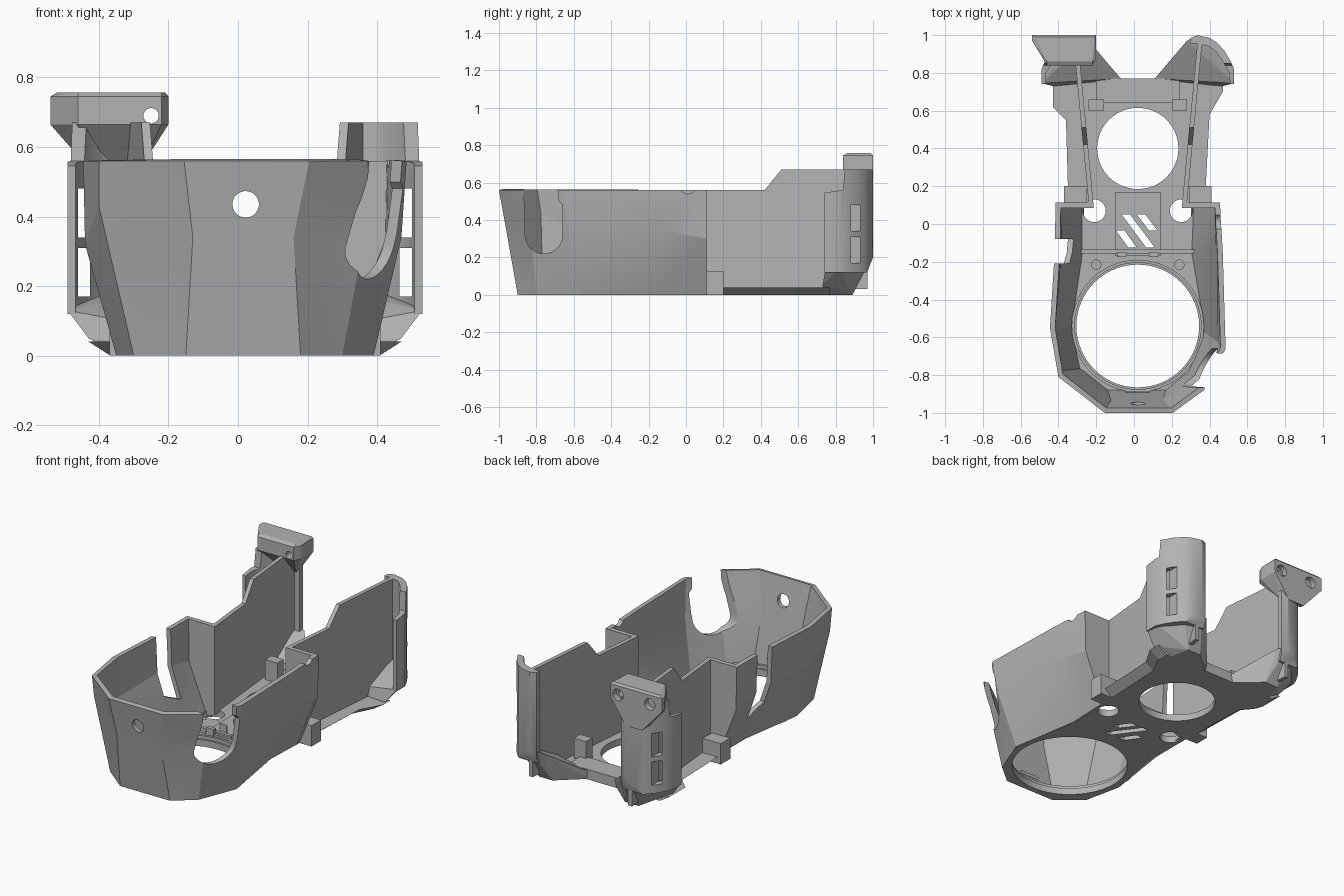
import bpy, bmesh, math
from mathutils import Vector

cube = bpy.data.objects.get("Cube")
if cube:
    bpy.data.objects.remove(cube, do_unlink=True)

grey = bpy.data.materials.new("plain grey")
grey.use_nodes = True
grey.diffuse_color = (0.45, 0.45, 0.45, 1)
grey.node_tree.nodes["Principled BSDF"].inputs["Base Color"].default_value = (0.45, 0.45, 0.45, 1)


def finish(name, bm, mirror=False, recalc=True):
    """Turn a bmesh into an object; mirror flips it about the body's centre plane."""
    if mirror:
        for v in bm.verts:
            v.co.x = 0.04 - v.co.x
    if recalc:
        bmesh.ops.recalc_face_normals(bm, faces=bm.faces)
    me = bpy.data.meshes.new(name)
    bm.to_mesh(me)
    bm.free()
    me.materials.append(grey)
    ob = bpy.data.objects.new(name, me)
    bpy.context.collection.objects.link(ob)
    return ob


def prism(name, outline, axis, a, b, mirror=False, lower=None):
    """Extrude a 2D outline from a to b; a and b may be functions of the outline point."""
    def place(p, d):
        d = d(p) if callable(d) else d
        return {"x": (d, p[0], p[1]), "y": (p[0], d, p[1]), "z": (p[0], p[1], d)}[axis]
    bm = bmesh.new()
    lo = [bm.verts.new(place(p, a)) for p in (lower or outline)]
    hi = [bm.verts.new(place(p, b)) for p in outline]
    bm.faces.new(lo)
    bm.faces.new(hi)
    n = len(outline)
    for i in range(n):
        j = (i + 1) % n
        bm.faces.new((lo[i], lo[j], hi[j], hi[i]))
    return finish(name, bm, mirror)


def disc(cx, cy, r, n=48):
    return [(cx + r * math.cos(math.tau * i / n), cy + r * math.sin(math.tau * i / n)) for i in range(n)]


def box(name, x, y, z, mirror=False):
    return prism(name, [(x[0], y[0]), (x[1], y[0]), (x[1], y[1]), (x[0], y[1])], "z", z[0], z[1], mirror)


def solid(name, points, mirror=False):
    """Convex block around a few corner points."""
    bm = bmesh.new()
    vs = [bm.verts.new(p) for p in points]
    res = bmesh.ops.convex_hull(bm, input=vs)
    junk = [g for g in res["geom_interior"] + res["geom_unused"] if isinstance(g, bmesh.types.BMVert)]
    bmesh.ops.delete(bm, geom=list(set(junk)), context="VERTS")
    return finish(name, bm, mirror)


def bake(ob):
    dg = bpy.context.evaluated_depsgraph_get()
    me = bpy.data.meshes.new_from_object(ob.evaluated_get(dg))
    ob.modifiers.clear()
    ob.data = me


def cut(ob, *cutters):
    for c in cutters:
        m = ob.modifiers.new("cut", "BOOLEAN")
        m.operation, m.solver, m.object = "DIFFERENCE", "EXACT", c
    bake(ob)
    for c in cutters:
        bpy.data.objects.remove(c, do_unlink=True)


def smooth(ob, angle):
    bpy.ops.object.select_all(action="DESELECT")
    ob.select_set(True)
    bpy.context.view_layer.objects.active = ob
    bpy.ops.object.shade_smooth_by_angle(angle=math.radians(angle))


# Faceted front shell: each column is bottom, waist and rim, from left end round to right end
columns = [
    ((-.29, .10, 0), (-.41, .10, .30), (-.415, .10, .56)),
    ((-.29, -.15, 0), (-.41, -.15, .35), (-.42, -.15, .56)),
    ((-.35, -.55, 0), (-.44, -.55, .32), (-.445, -.55, .56)),
    ((-.30, -.78, 0), (-.40, -.79, .43), (-.40, -.81, .56)),
    ((-.15, -.90, 0), (-.13, -.96, .34), (-.155, -1.0, .56)),
    ((.18, -.90, 0), (.16, -.96, .34), (.205, -1.0, .56)),
    ((.30, -.80, 0), (.38, -.84, .43), (.37, -.88, .56)),
    ((.39, -.57, 0), (.47, -.63, .34), (.485, -.66, .56)),
    ((.32, -.15, 0), (.46, -.15, .35), (.47, -.15, .56)),
    ((.33, .11, 0), (.45, .11, .30), (.455, .11, .56)),
]
bm = bmesh.new()
grid = [[bm.verts.new(p) for p in col] for col in columns]
for c, d in zip(grid, grid[1:]):
    for k in range(2):
        bm.faces.new((c[k], d[k], d[k + 1], c[k + 1]))
bmesh.ops.triangulate(bm, faces=bm.faces)
shell = finish("front_shell", bm, recalc=False)
sol = shell.modifiers.new("thickness", "SOLIDIFY")
sol.thickness, sol.offset = 0.028, -1
bake(shell)
notch = [(-.76 - .1 * math.cos(math.pi * i / 20), .32 - .1 * math.sin(math.pi * i / 20)) for i in range(21)]
cut(shell,
    prism("notch_cutter", notch + [(-.66, .48), (-.68, .50), (-.70, .7), (-.87, .7)], "x", .25, .7),
    prism("dip_cutter", disc(.01, .585, .045), "x", .3, .6),
    prism("slot_cutter", [(-.21, .7), (-.21, .22), (-.08, .16), (-.08, .7)], "x", -.6, -.25),
    prism("hole_cutter", disc(.022, .435, .038), "y", -1.2, -.8))
smooth(shell, 12)

# Floor plate with round openings and diagonal vents
floor_top = [(-.15, -.88), (.18, -.88), (.30, -.79), (.38, -.58), (.37, -.45), (.31, -.15), (.33, .1),
             (.38, .2), (.40, .58), (.47, .70), (.47, .77), (-.43, .77), (-.43, .62), (-.36, .55),
             (-.35, .2), (-.29, .1), (-.28, -.2), (-.34, -.45), (-.34, -.57), (-.29, -.77)]
floor_low = [(.02 + (x - .02) * (.86 if y > .15 else 1), y) for x, y in floor_top]
floor = prism("floor_plate", floor_top, "z", 0, .04, lower=floor_low)
console = box("vent_frame", (-.10, .14), (-.17, .17), (.035, .06))
holes = [(.02, -.54, .325), (.02, .40, .215), (-.21, .07, .06), (.25, .07, .06)]
cut(floor, *[prism("opening_cutter", disc(x, y, r, 64), "z", -.1, .2) for x, y, r in holes])
vents = [(-.045, .05, .085, -.125), (.035, .05, .10, -.035), (-.075, -.035, -.01, -.125)]
for part in (floor, console):
    cut(part, *[prism("vent_cutter", [(x0, y0), (x0 + .045, y0), (x1 + .045, y1), (x1, y1)], "z", -.1, .2)
                for x0, y0, x1, y1 in [(a - .02, b, c - .02, d) for a, b, c, d in vents]])

# Lip round the large opening and the shelf details
lip = prism("opening_lip", disc(.02, -.54, .35, 64), "z", .03, .06)
cut(lip, prism("lip_cutter", disc(.02, -.54, .335, 64), "z", 0, .1))
box("cross_rib", (-.28, .32), (-.155, -.135), (.035, .07))
box("rear_bar", (-.20, .24), (.64, .77), (.035, .06))
box("front_catch", (-.045, .085), (-.91, -.885), (.08, .10))

for side, flip in (("left", False), ("right", True)):
    # Floor pads, posts and corner blocks
    prism(side + "_large_pad", disc(.20, -.04, .058), "z", .035, .045, flip)
    prism(side + "_small_pad", disc(.24, -.215, .027), "z", .035, .05, flip)
    box(side + "_vent_clip", (.08, .13), (-.175, -.15), (.04, .09), flip)
    box(side + "_rear_guide", (.20, .28), (.60, .66), (.04, .16), flip)
    box(side + "_corner_block", (.29, .41), (.11, .20), (0, .125), flip)

    # Step joining the shell to the rear wall
    prism(side + "_step_wall", [(.255, .03), (.33, .0), (.45, .30), (.455, .56), (.255, .56)],
          "y", .085, .113, flip)

    # Long rear wall with a ramped top
    def outer(p):
        return .28 + (p[0] - .11) * .095
    prism(side + "_rear_wall", [(.10, .03), (.97, .03), (.97, .67), (.51, .67), (.42, .56), (.10, .56)],
          "x", lambda p: outer(p) - .025, outer, flip)

    # Curved corner post, slotted
    plan = [(.30, .985), (.335, 1.0), (.40, .985), (.44, .96), (.48, .915), (.51, .865), (.53, .82), (.53, .74),
            (.508, .74), (.505, .80), (.47, .86), (.435, .91), (.40, .94), (.335, .955), (.30, .955)]
    post = prism(side + "_corner_post", plan, "z", .12, .67, flip)
    tools = [box("post_slot_cutter", (.465, .50), (.6, 1.1), z, flip) for z in ((.17, .31), (.34, .48))]
    tools.append(prism("post_top_cutter", [(.70, .54), (.84, .56), (.86, .8), (.70, .8)], "x", .43, .6, flip))
    tools.append(prism("post_foot_cutter", [(.9, .0), (.96, .10), (1.0, .2), (1.1, .2), (1.1, 0)], "x", .2, .6, flip))
    cut(post, *tools)
    smooth(post, 35)

    # Faceted foot below the post
    solid(side + "_foot", [(.11, .76, 0), (.11, .77, .05), (.38, .74, 0), (.47, .73, .05), (.53, .745, .13),
                           (.53, .82, .14), (.44, .96, .18), (.335, 1.0, .2), (.28, .97, .19),
                           (.26, .89, 0), (.35, .89, 0)], flip)

# Raised screw head on the right post
head = solid("screw_head", [(x, y, z) for z in (.665, .745) for x, y in
                            ((-.54, 1), (-.54, .97), (-.2, 1), (-.2, .88), (-.46, .84), (-.22, .84))]
             + [(-.52, .99, .757), (-.21, .99, .757), (-.22, .86, .757), (-.46, .86, .757)]
             + [(-.41, 1.0, .52), (-.30, 1.0, .52), (-.28, .95, .54), (-.43, .95, .54)])
cut(head, prism("screw_cutter", disc(-.25, .69, .022, 24), "y", .7, 1.2),
    prism("bore_cutter", disc(-.25, .69, .035, 24), "y", .965, 1.2),
    prism("blind_cutter", disc(-.46, .69, .035, 24), "y", .965, 1.2))
